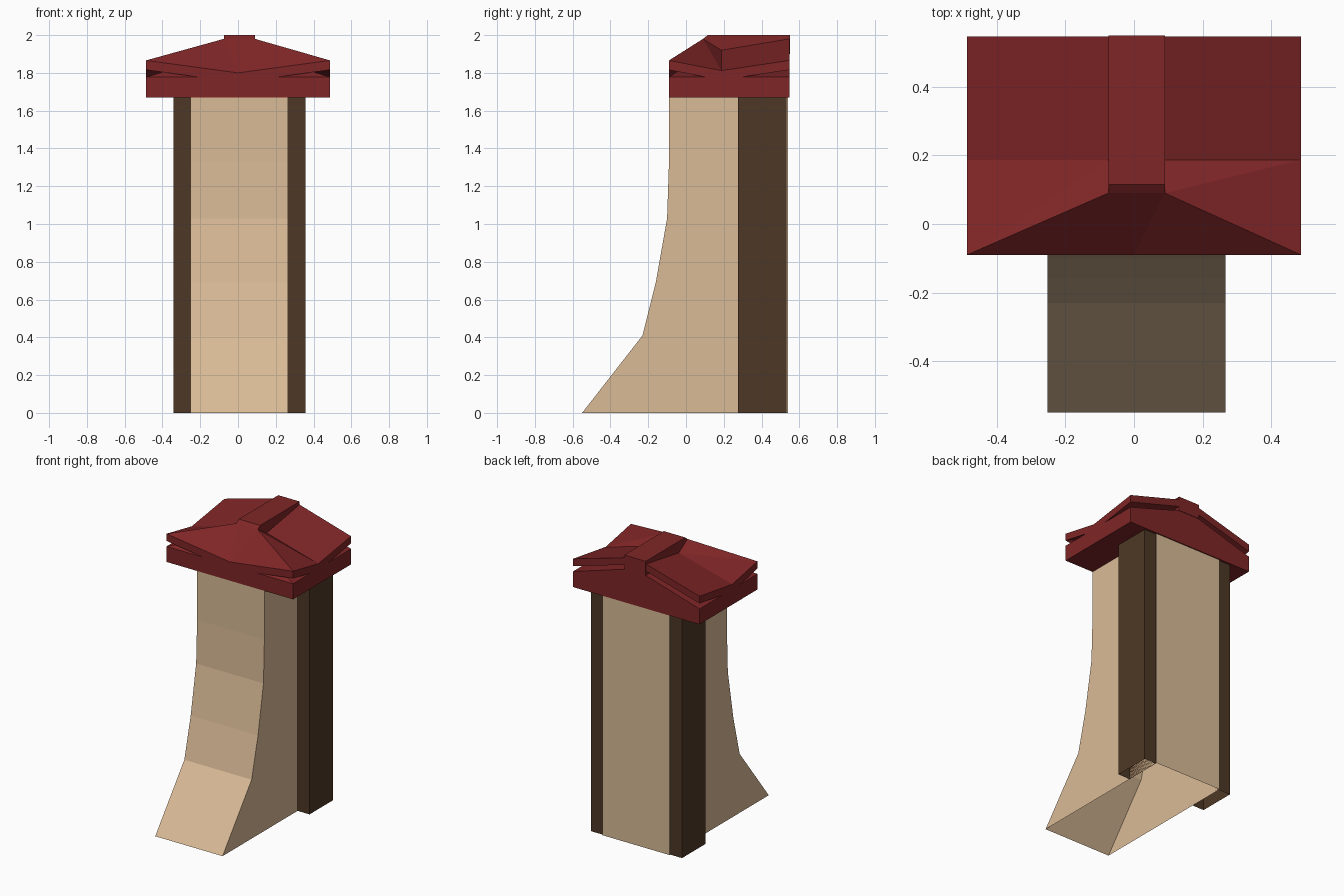
import bpy, bmesh

if "Cube" in bpy.data.objects:
    bpy.data.objects.remove(bpy.data.objects["Cube"])


def material(name, rgb):
    m = bpy.data.materials.new(name)
    m.diffuse_color = (*rgb, 1)
    m.use_nodes = True
    m.node_tree.nodes["Principled BSDF"].inputs["Base Color"].default_value = m.diffuse_color
    return m


TAN = material("tan plaster", (0.70, 0.50, 0.31))
BROWN = material("dark brown wood", (0.076, 0.039, 0.019))
RED = material("red roof", (0.215, 0.019, 0.020))


def finish(name, bm, mat):
    bmesh.ops.recalc_face_normals(bm, faces=bm.faces)
    me = bpy.data.meshes.new(name)
    bm.to_mesh(me)
    bm.free()
    me.materials.append(mat)
    ob = bpy.data.objects.new(name, me)
    bpy.context.collection.objects.link(ob)
    return ob


def profile_solid(name, yz, x0, x1, mat, open_ends=False):
    """Extrude a side profile across x; optionally drop the flat top and bottom."""
    bm = bmesh.new()
    face = bm.faces.new([bm.verts.new((x0, y, z)) for y, z in yz])
    ext = bmesh.ops.extrude_face_region(bm, geom=[face], use_keep_orig=True)["geom"]
    bmesh.ops.translate(bm, vec=(x1 - x0, 0, 0),
                        verts=[v for v in ext if isinstance(v, bmesh.types.BMVert)])
    if open_ends:
        bm.normal_update()
        flat = [f for f in bm.faces if abs(f.normal.z) > 0.9]
        bmesh.ops.delete(bm, geom=flat, context='FACES')
    return finish(name, bm, mat)


# Curved buttress wall, hollow and open underneath
profile_solid("buttress_wall",
              [(-0.55, 0), (-0.23, 0.41), (-0.16, 0.69), (-0.10, 1.03),
               (-0.09, 1.33), (-0.09, 1.67), (0.54, 1.67), (0.54, 0)],
              -0.252, 0.266, TAN, True)

# Timber posts on both sides, open underneath
post = [(0.275, 0), (0.275, 1.67), (0.532, 1.67), (0.532, 0)]
profile_solid("left_post", post, -0.342, -0.252, BROWN, True)
profile_solid("right_post", post, 0.266, 0.358, BROWN, True)

# Shared roof dimensions
XE, YF, YB = 0.487, -0.09, 0.547      # eaves
XL, XR, YR = -0.075, 0.09, 0.09       # ridge ends
YM = 0.187                            # crease in the side eaves

# Lower roof: slab with a hip at the front and a gable at the back
bm = bmesh.new()
corners = [(-XE, YF), (XE, YF), (XE, YB), (-XE, YB)]
bot = [bm.verts.new((x, y, 1.67)) for x, y in corners]
mid = [bm.verts.new((x, y, 1.778)) for x, y in corners]
top = [bm.verts.new((x, y, 1.90)) for x, y in
       [(XL, YR), (XR, YR), (XR, YB), (XL, YB)]]
bm.faces.new(bot)
bm.faces.new(top)
for i in range(4):
    j = (i + 1) % 4
    bm.faces.new((bot[i], bot[j], mid[j], mid[i]))
    bm.faces.new((mid[i], mid[j], top[j], top[i]))
finish("lower_roof", bm, RED)

# Upper roof: folded sheet whose eaves dip between raised corners
bm = bmesh.new()
front = bm.verts.new((0, YF, 1.80))


def side(x_eave, x_ridge):
    return [bm.verts.new(p) for p in (
        (x_eave, YF, 1.866), (x_eave, YM, 1.812), (x_eave, YB, 1.866),
        (x_ridge, YR, 1.98), (x_ridge, YM, 1.92), (x_ridge, YB, 1.98))]


l, r = side(-XE, XL), side(XE, XR)
for f in ((l[0], front, l[3]), (front, r[3], l[3]), (front, r[0], r[3]),   # front hip
          (r[0], r[1], r[3]), (r[1], r[4], r[3]), (r[1], r[2], r[5], r[4]),
          (l[0], l[3], l[4]), (l[0], l[4], l[1]), (l[1], l[4], l[5], l[2])):
    bm.faces.new(f)
ext = bmesh.ops.extrude_face_region(bm, geom=list(bm.faces), use_keep_orig=True)["geom"]
bmesh.ops.translate(bm, vec=(0, 0, -0.05),
                    verts=[v for v in ext if isinstance(v, bmesh.types.BMVert)])
finish("upper_roof", bm, RED)

# Ridge cap with a bevelled front end
profile_solid("ridge_cap",
              [(YR, 1.90), (YR, 1.98), (0.115, 2.0), (0.55, 2.0), (0.55, 1.90)],
              XL, XR, RED)
